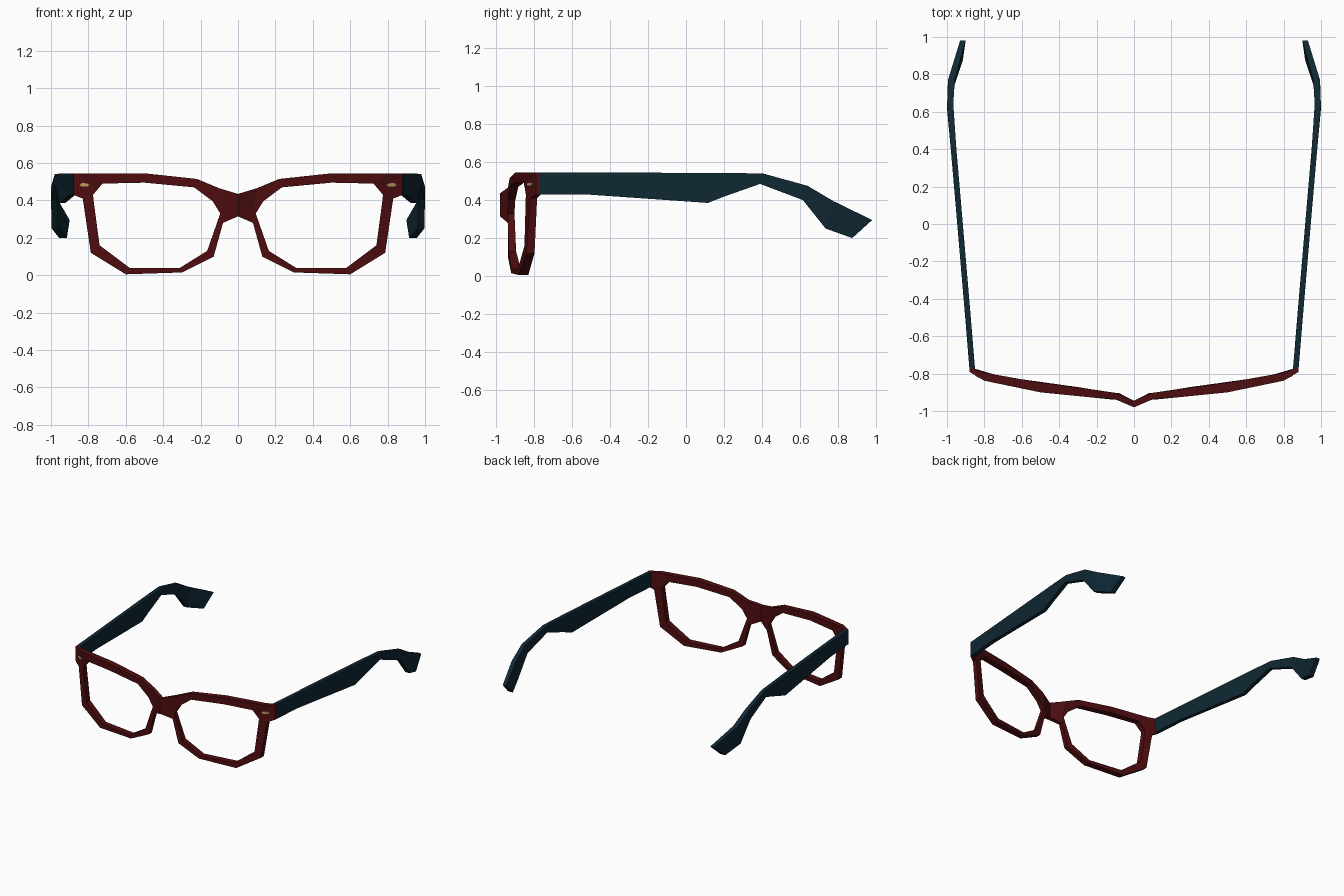
import bpy

if "Cube" in bpy.data.objects:
    bpy.data.objects.remove(bpy.data.objects["Cube"])


def material(name, rgb):
    m = bpy.data.materials.new(name)
    m.diffuse_color = (*rgb, 1)
    m.use_nodes = True
    m.node_tree.nodes["Principled BSDF"].inputs["Base Color"].default_value = m.diffuse_color
    return m


RED = material("dark red", (0.078, 0.004, 0.005))
NAVY = material("dark teal", (0.005, 0.021, 0.034))
GOLD = material("gold", (0.5, 0.36, 0.12))


def lerp(table, t):
    """Piecewise linear lookup in a list of (key, value...) rows."""
    for a, b in zip(table, table[1:]):
        if t <= b[0]:
            k = max(0, (t - a[0]) / (b[0] - a[0]))
            return [p + (q - p) * k for p, q in zip(a[1:], b[1:])]
    return list(table[-1][1:])


def mirrored(name, verts, faces, mat):
    """Mesh of the right half, mirrored across x = 0."""
    me = bpy.data.meshes.new(name)
    me.from_pydata(verts, [], faces)
    me.materials.append(mat)
    ob = bpy.data.objects.new(name, me)
    bpy.context.collection.objects.link(ob)
    bpy.context.view_layer.objects.active = ob
    ob.select_set(True)
    bpy.ops.object.mode_set(mode='EDIT')
    bpy.ops.mesh.select_all(action='SELECT')
    bpy.ops.mesh.normals_make_consistent(inside=False)
    bpy.ops.object.mode_set(mode='OBJECT')
    ob.select_set(False)
    ob.modifiers.new("mirror", 'MIRROR').use_clip = True
    return ob


# Front frame: curve of the front and back surface (x, front y, back y)
CURVE = [(0, -0.98, -0.945), (0.07, -0.938, -0.905), (0.13, -0.937, -0.90),
         (0.30, -0.92, -0.872), (0.50, -0.90, -0.848), (0.80, -0.838, -0.795),
         (0.88, -0.79, -0.765)]

# Rim: matching outer and inner outline points (x, z)
RIM = [((0.10, 0.465), (0.135, 0.395)), ((0.22, 0.515), (0.235, 0.47)),
       ((0.50, 0.545), (0.50, 0.495)), ((0.80, 0.545), (0.725, 0.49)),
       ((0.88, 0.545), (0.75, 0.46)), ((0.88, 0.43), (0.775, 0.43)),
       ((0.83, 0.41), (0.772, 0.40)), ((0.787, 0.12), (0.74, 0.16)),
       ((0.60, 0.005), (0.58, 0.04)), ((0.30, 0.015), (0.31, 0.04)),
       ((0.13, 0.10), (0.165, 0.13)), ((0.08, 0.28), (0.095, 0.33))]
verts, faces = [], []
for pair in RIM + [((0, 0.435), (0, 0.315))]:
    for x, z in pair:
        front, back = lerp(CURVE, x)
        verts += [(x, front, z), (x, back, z)]
n = len(RIM)
for i in range(n):
    a, b = 4 * i, 4 * ((i + 1) % n)
    faces += [(a, b, b + 2, a + 2), (a + 1, a + 3, b + 3, b + 1),
              (a + 2, b + 2, b + 3, a + 3)]
    if i < n - 1:
        faces.append((a, a + 1, b + 1, b))
# Bridge joins the rim's inner corner to the centre line
t, u, c = 0, 4 * (n - 1), 4 * n
faces += [(t, c, c + 2, u), (t + 1, u + 1, c + 3, c + 1),
          (t, t + 1, c + 1, c), (u, c + 2, c + 3, u + 1)]
mirrored("front_frame", verts, faces, RED)

# Temples: side profile as top and bottom points (y, z)
PROFILE = [((-0.775, 0.545), (-0.775, 0.43)), ((-0.53, 0.545), (-0.53, 0.43)),
           ((0.12, 0.543), (0.115, 0.385)), ((0.25, 0.542), (0.205, 0.42)),
           ((0.405, 0.54), (0.39, 0.485)), ((0.64, 0.475), (0.615, 0.40)),
           ((0.775, 0.395), (0.735, 0.25)), ((0.98, 0.295), (0.875, 0.20))]
# Bow of the temples seen from above (y, outer x, inner x)
BOW = [(-0.775, 0.88, 0.85), (-0.53, 0.90, 0.87), (0, 0.945, 0.915),
       (0.405, 0.98, 0.95), (0.62, 1.0, 0.967), (0.77, 0.995, 0.96),
       (0.875, 0.957, 0.915), (0.98, 0.93, 0.90)]
verts, faces = [], []
for pair in PROFILE:
    for y, z in pair:
        outer, inner = lerp(BOW, y)
        verts += [(outer, y, z), (inner, y, z)]
for i in range(len(PROFILE) - 1):
    a, b = 4 * i, 4 * i + 4
    for p, q in ((0, 1), (1, 3), (3, 2), (2, 0)):
        faces.append((a + p, a + q, b + q, b + p))
e = 4 * (len(PROFILE) - 1)
faces += [(0, 1, 3, 2), (e, e + 2, e + 3, e + 1)]
mirrored("temples", verts, faces, NAVY)

# Rivets: thin six-sided plates on the upper outer corners
verts = []
for depth in (-0.004, 0.005):
    for dx, dz in ((-0.028, 0), (-0.016, 0.009), (0.016, 0.009),
                   (0.028, 0), (0.016, -0.009), (-0.016, -0.009)):
        x = 0.82 + dx
        verts.append((x, -0.822 + dx * 0.5 + depth, 0.483 + dz))
faces = [tuple(range(6)), tuple(range(11, 5, -1))]
faces += [(i, (i + 1) % 6, (i + 1) % 6 + 6, i + 6) for i in range(6)]
mirrored("rivets", verts, faces, GOLD)
